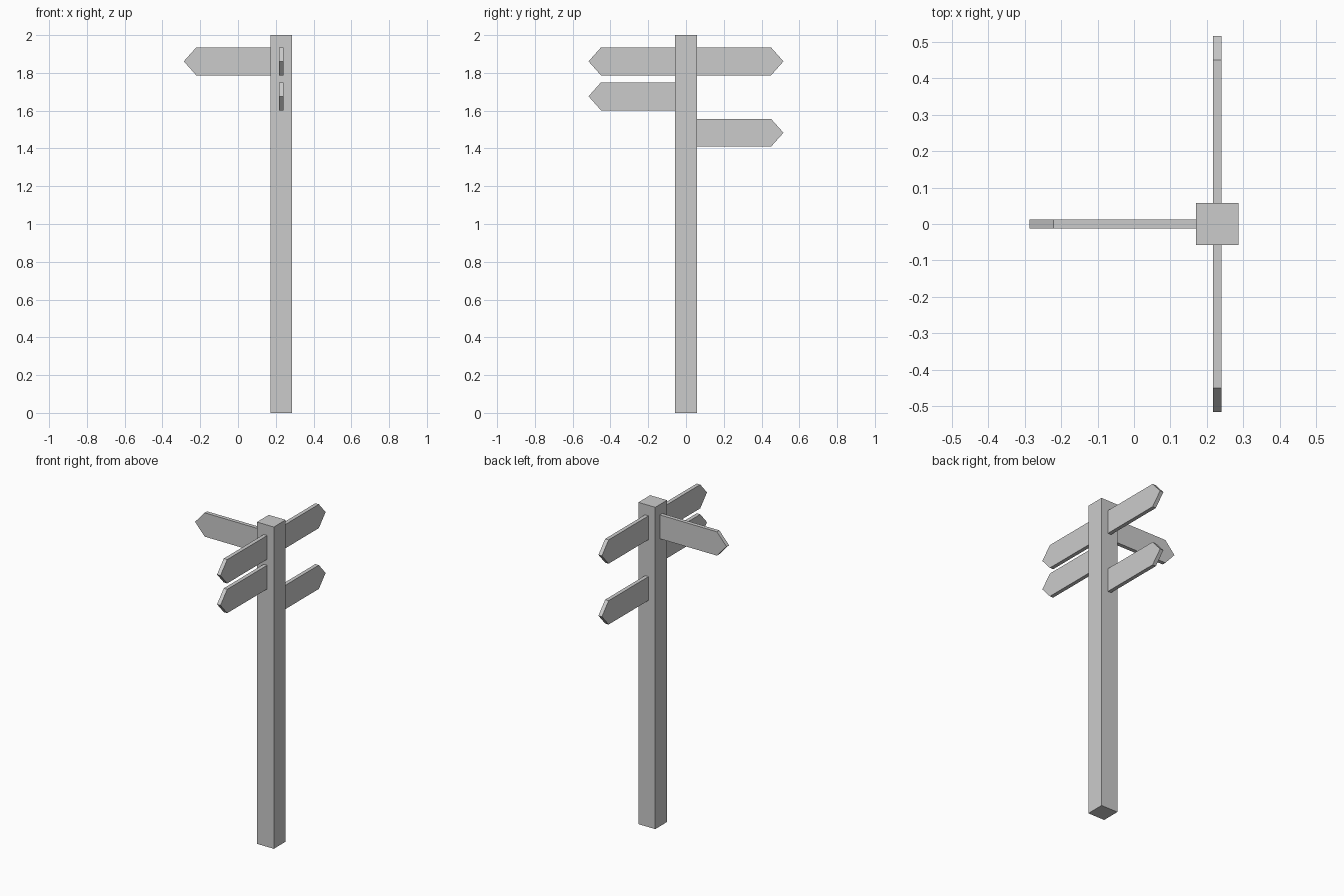
import bpy, bmesh
from math import radians
from mathutils import Matrix

if "Cube" in bpy.data.objects:
    bpy.data.objects.remove(bpy.data.objects["Cube"])

POST_X, HALF = 0.229, 0.058   # post centre and half width


def finish(name, bm):
    bmesh.ops.recalc_face_normals(bm, faces=bm.faces)
    mesh = bpy.data.meshes.new(name)
    bm.to_mesh(mesh)
    bm.free()
    obj = bpy.data.objects.new(name, mesh)
    bpy.context.collection.objects.link(obj)
    return obj


def sign(name, angle, z, thickness=0.024):
    """Pointed board leaving the post face in the direction of angle."""
    h = 0.074
    profile = [(HALF, -h), (0.45, -h), (0.516, 0), (0.45, h), (HALF, h)]
    bm = bmesh.new()
    face = bm.faces.new([bm.verts.new((x, -thickness / 2, dz)) for x, dz in profile])
    ext = bmesh.ops.extrude_face_region(bm, geom=[face])
    moved = [v for v in ext["geom"] if isinstance(v, bmesh.types.BMVert)]
    bmesh.ops.translate(bm, verts=moved, vec=(0, thickness, 0))
    bm.transform(Matrix.Translation((POST_X, 0, z)) @ Matrix.Rotation(radians(angle), 4, "Z"))
    return finish(name, bm)


# Square post
bm = bmesh.new()
bmesh.ops.create_cube(bm, size=1, matrix=Matrix.Translation((POST_X, 0, 1))
                      @ Matrix.Diagonal((2 * HALF, 2 * HALF, 2, 1)))
finish("post", bm)

# Direction boards
for name, angle, z in [
    ("left_sign", 180, 1.861),
    ("back_upper_sign", 90, 1.861),
    ("back_lower_sign", 90, 1.483),
    ("front_upper_sign", -90, 1.861),
    ("front_lower_sign", -90, 1.676),
]:
    sign(name, angle, z)
